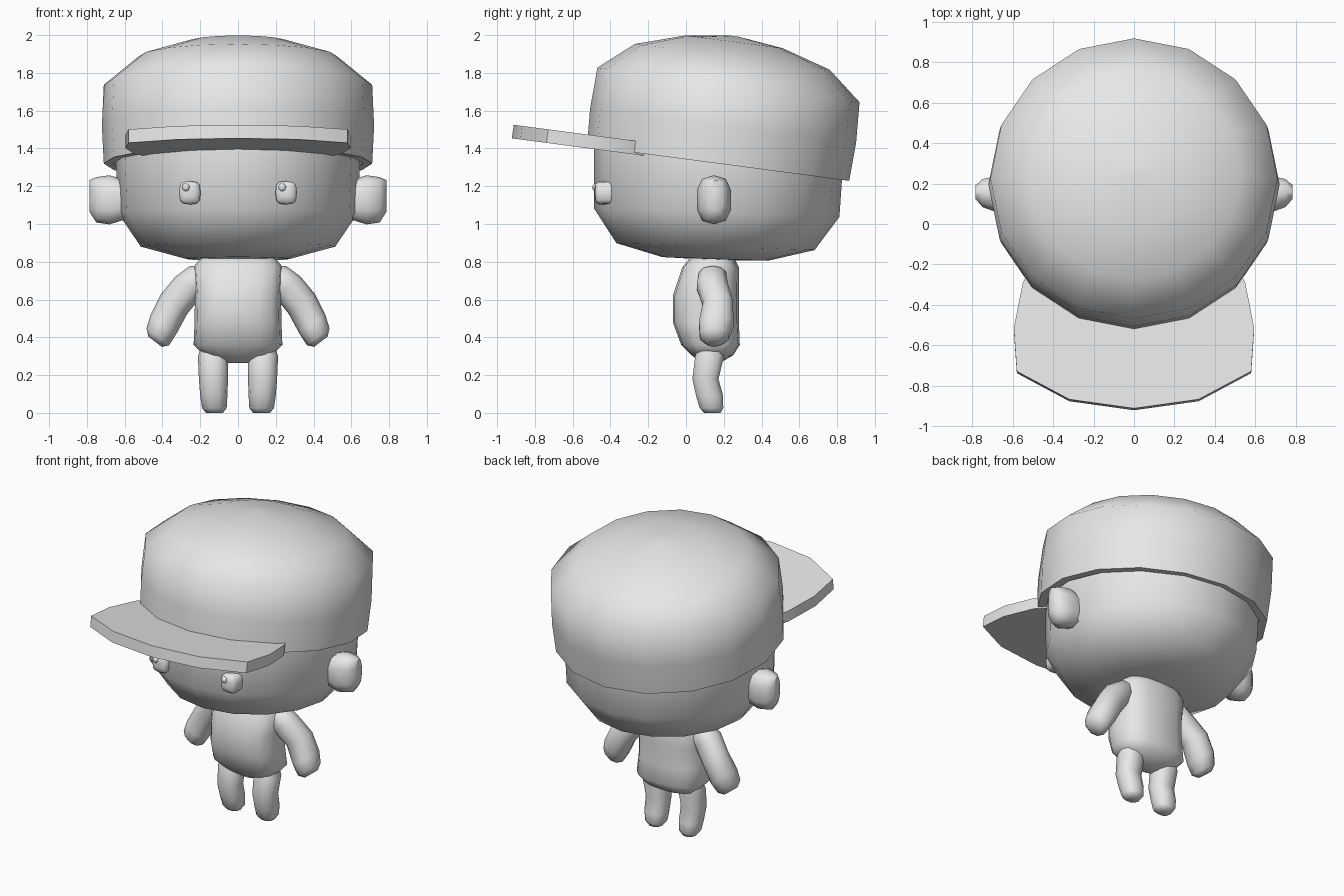
import bpy, bmesh, math
from mathutils import Matrix, Vector

cube = bpy.data.objects.get("Cube")
if cube:
    bpy.data.objects.remove(cube, do_unlink=True)

grey = bpy.data.materials.new("plain_grey")
grey.use_nodes = True
grey.diffuse_color = (0.8, 0.8, 0.8, 1)
grey.node_tree.nodes["Principled BSDF"].inputs["Base Color"].default_value = (0.8, 0.8, 0.8, 1)


def finish(name, bm, matrix, angle):
    """Turn a bmesh into a shaded, coloured object."""
    bm.transform(matrix)
    bmesh.ops.recalc_face_normals(bm, faces=bm.faces)
    mesh = bpy.data.meshes.new(name)
    bm.to_mesh(mesh)
    bm.free()
    mesh.materials.append(grey)
    obj = bpy.data.objects.new(name, mesh)
    bpy.context.collection.objects.link(obj)
    bpy.ops.object.select_all(action='DESELECT')
    obj.select_set(True)
    bpy.context.view_layer.objects.active = obj
    bpy.ops.object.shade_smooth_by_angle(angle=math.radians(angle))
    return obj


def loft(name, rings, sides, matrix=Matrix(), power=1.0, angle=60):
    """Skin stacked rings given as (x, y, z, x radius, y radius)."""
    bm = bmesh.new()
    loops = []
    for x, y, z, rx, ry in rings:
        loop = []
        for i in range(sides):
            a = math.tau * i / sides
            c, s = math.cos(a), math.sin(a)
            px = math.copysign(abs(c) ** power, c)
            py = math.copysign(abs(s) ** power, s)
            loop.append(bm.verts.new((x + rx * px, y + ry * py, z)))
        loops.append(loop)
    for low, high in zip(loops, loops[1:]):
        for i in range(sides):
            j = (i + 1) % sides
            bm.faces.new((low[i], low[j], high[j], high[i]))
    bm.faces.new(loops[0])
    bm.faces.new(loops[-1])
    return finish(name, bm, matrix, angle)


def pair(build):
    """Build a part on the left and its mirror on the right."""
    for side, sign in (("left", 1), ("right", -1)):
        build(side, Matrix.Diagonal((sign, 1, 1, 1)))


# Head, slightly tipped back, continuing up inside the cap
head_profile = [(-0.32, 0.04), (-0.315, 0.28), (-0.25, 0.525), (-0.07, 0.65),
                (0.22, 0.66), (0.55, 0.655), (0.68, 0.5)]
tip = Matrix.Translation((0, 0.165, 1.13)) @ Matrix.Rotation(math.radians(-2), 4, 'X')
loft("head", [(0, 0, z, r * 0.98, r) for z, r in head_profile], 16, tip)

# Cap crown, tilted down at the back, with a turned-in lower rim
cap_tilt = Matrix.Translation((0, 0.17, 1.32)) @ Matrix.Rotation(math.radians(-7.5), 4, 'X')
cap_profile = [(0.03, 0.64), (0, 0.65), (0, 0.7), (0.2, 0.71), (0.42, 0.7),
               (0.57, 0.52), (0.65, 0.26), (0.68, 0.02)]
loft("cap_crown", [(0, 0, z, r * 1.015, r) for z, r in cap_profile], 16, cap_tilt)

# Cap brim, a flat plate in the tilt of the cap
half = [(0, -1.1), (0.32, -1.055), (0.58, -0.915), (0.595, -0.7), (0.55, -0.47), (0.5, -0.39)]
outline = half + [(-x, y) for x, y in reversed(half[1:])]
bm = bmesh.new()
base = bm.faces.new([bm.verts.new((x, y, -0.01)) for x, y in outline])
top = bmesh.ops.extrude_face_region(bm, geom=[base])
bmesh.ops.translate(bm, vec=(0, 0, 0.072), verts=[v for v in top["geom"] if isinstance(v, bmesh.types.BMVert)])
finish("cap_brim", bm, cap_tilt, 30)

# Torso, fuller at the belly
loft("torso", [(0, 0.13, 0.265, 0.06, 0.05), (0, 0.14, 0.305, 0.18, 0.11),
               (0, 0.13, 0.36, 0.235, 0.155), (0, 0.105, 0.48, 0.23, 0.175),
               (0, 0.105, 0.62, 0.228, 0.175), (0, 0.13, 0.77, 0.238, 0.15),
               (0, 0.14, 0.83, 0.19, 0.11)], 16, power=0.75)


# Arms, hanging outward with a soft bend
def arm(side, mirror):
    place = Matrix.Translation((0.22, 0.14, 0.70)) @ Matrix.Rotation(math.radians(-37), 4, 'Y')
    rings = [(0, 0, 0.07, 0.04, 0.04), (0, 0, 0.04, 0.075, 0.075),
             (0.015, 0, -0.05, 0.087, 0.085), (0.02, 0.03, -0.17, 0.087, 0.083),
             (0, 0.02, -0.29, 0.085, 0.095), (-0.015, 0.01, -0.36, 0.075, 0.08),
             (-0.02, 0.01, -0.39, 0.045, 0.045)]
    loft(side + "_arm", rings, 10, mirror @ place, power=0.9)


# Legs, bowed gently at the knee
def leg(side, mirror):
    rings = [(0.125, 0.14, 0, 0.045, 0.045), (0.125, 0.135, 0.025, 0.065, 0.065),
             (0.128, 0.125, 0.09, 0.072, 0.075), (0.13, 0.103, 0.18, 0.077, 0.072),
             (0.132, 0.125, 0.3, 0.08, 0.08), (0.132, 0.13, 0.36, 0.06, 0.06)]
    loft(side + "_leg", rings, 10, mirror, power=0.85)


# Ears, lofted outward from the head
def ear(side, mirror):
    outward = Matrix.Translation((0, 0.148, 1.128)) @ Matrix.Rotation(math.radians(90), 4, 'Y')
    rings = [(0, 0, 0.6, 0.105, 0.08), (0, 0, 0.68, 0.13, 0.093),
             (0, 0.005, 0.75, 0.12, 0.072), (-0.02, 0.01, 0.785, 0.085, 0.035)]
    loft(side + "_ear", rings, 10, mirror @ outward, power=0.75)


# Eyes, rounded buttons set in the face, each with a small bead
def eye(side, mirror):
    forward = Matrix.Translation((0.255, -0.43, 1.165)) @ Matrix.Rotation(math.radians(90), 4, 'X')
    rings = [(0, 0, -0.05, 0.055, 0.06), (0, 0, 0.03, 0.057, 0.062),
             (0, 0, 0.048, 0.045, 0.05), (0, 0, 0.054, 0.02, 0.02)]
    loft(side + "_eye", rings, 12, mirror @ forward, power=0.6)
    bead = bmesh.new()
    bmesh.ops.create_uvsphere(bead, u_segments=8, v_segments=6, radius=0.022)
    centre = mirror @ Vector((0.255, -0.475, 1.193)) - Vector((0.02, 0, 0))
    finish(side + "_eye_bead", bead, Matrix.Translation(centre), 60)


for build in (arm, leg, ear, eye):
    pair(build)
